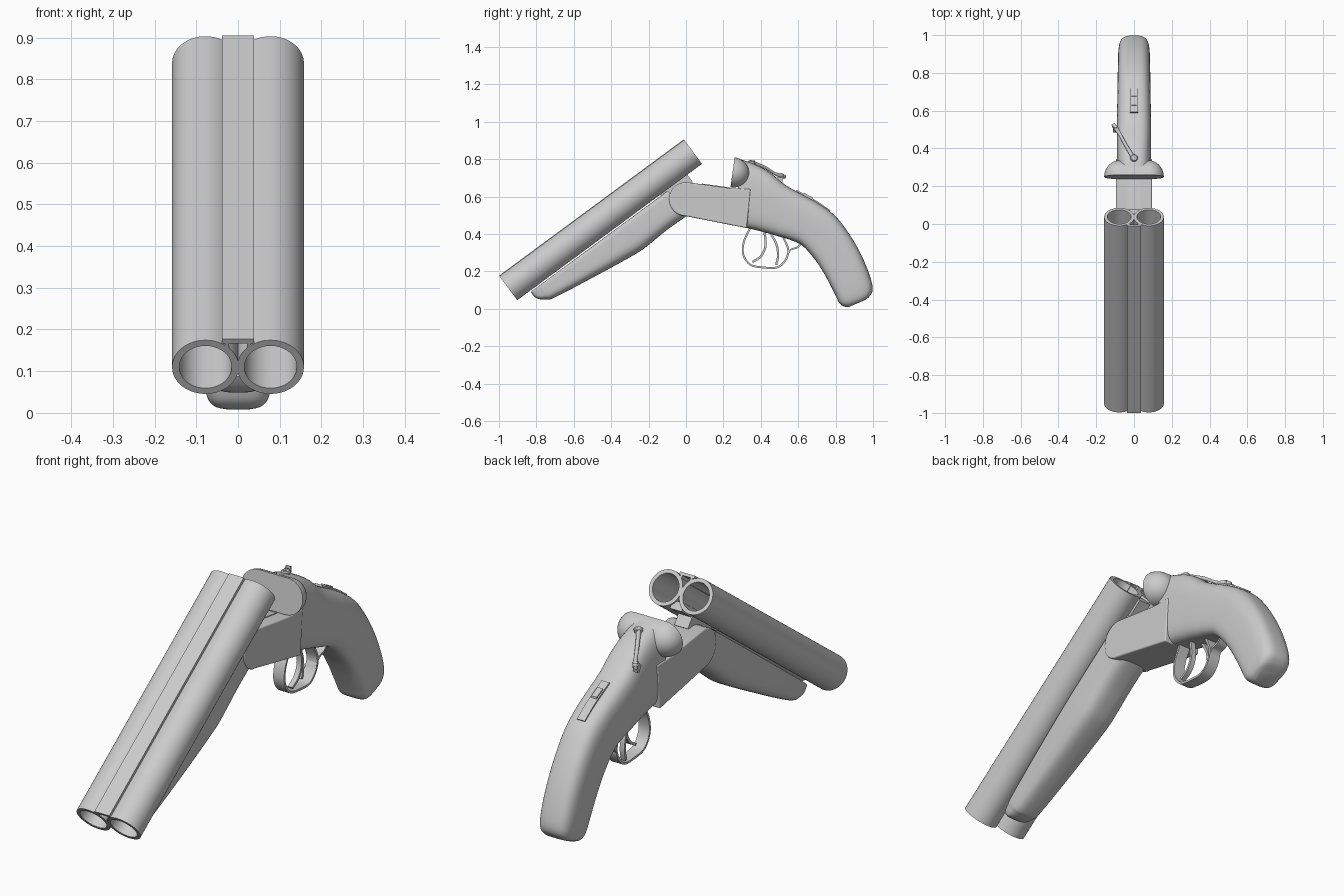
import bpy, bmesh, math
from mathutils import Vector

if "Cube" in bpy.data.objects:
    bpy.data.objects.remove(bpy.data.objects["Cube"])

grey = bpy.data.materials.new("light grey")
grey.diffuse_color = (0.6, 0.6, 0.6, 1)
grey.use_nodes = True
grey.node_tree.nodes["Principled BSDF"].inputs["Base Color"].default_value = grey.diffuse_color


def loft(name, rings, closed=False, angle=35):
    """Bridge equal rings of points; cap the ends unless closed in a loop."""
    bm = bmesh.new()
    vr = [[bm.verts.new(p) for p in r] for r in rings]
    n = len(vr[0])
    for i in range(len(vr) if closed else len(vr) - 1):
        a, b = vr[i], vr[(i + 1) % len(vr)]
        for j in range(n):
            k = (j + 1) % n
            bm.faces.new((a[j], a[k], b[k], b[j]))
    if not closed:
        bm.faces.new(vr[0][::-1])
        bm.faces.new(vr[-1])
    bmesh.ops.recalc_face_normals(bm, faces=bm.faces)
    me = bpy.data.meshes.new(name)
    bm.to_mesh(me)
    bm.free()
    me.materials.append(grey)
    ob = bpy.data.objects.new(name, me)
    bpy.context.collection.objects.link(ob)
    bpy.ops.object.select_all(action='DESELECT')
    ob.select_set(True)
    bpy.context.view_layer.objects.active = ob
    bpy.ops.object.shade_smooth_by_angle(angle=math.radians(angle))
    return ob


def prism(name, profile, half, x0=0, bevel=0):
    """Side profile (y, z) extruded across x."""
    ob = loft(name, [[(x0 + s * half, y, z) for y, z in profile] for s in (-1, 1)])
    if bevel:
        m = ob.modifiers.new("bevel", 'BEVEL')
        m.width, m.segments = bevel, 3
    return ob


def refine(pts, steps=4):
    """Catmull-Rom interpolation of tuples."""
    v = [Vector(p) for p in pts]
    out = []
    for i in range(len(v) - 1):
        a, b, c, d = v[max(i - 1, 0)], v[i], v[i + 1], v[min(i + 2, len(v) - 1)]
        for s in range(steps):
            t = s / steps
            out.append(b + (c - a) * (t / 2) + (a * 2 - b * 5 + c * 4 - d) * (t * t / 2)
                       + (b * 3 - a - c * 3 + d) * (t ** 3 / 2))
    return out + [v[-1]]


def body(name, stations, n_top, n_bot, place=lambda x, y, z: (x, y, z)):
    """Rounded body: stations are (top y, top z, bottom y, bottom z, half width)."""
    rings = []
    for ty, tz, by, bz, w in stations:
        ring = []
        for i in range(48):
            a = 2 * math.pi * i / 48
            c, s = math.cos(a), math.sin(a)
            e = 2 / (n_top if s > 0 else n_bot)
            x = w * math.copysign(abs(c) ** e, c)
            h = 0.5 + 0.5 * math.copysign(abs(s) ** e, s)
            ring.append(place(x, by + (ty - by) * h, bz + (tz - bz) * h))
        rings.append(ring)
    return loft(name, rings)


def strap(name, path, half, thick, x0=0):
    """Flat band that follows a side path (y, z)."""
    p = refine([(y, z, 0) for y, z in path], 5)
    rings = []
    for i, q in enumerate(p):
        t = (p[min(i + 1, len(p) - 1)] - p[max(i - 1, 0)]).normalized()
        n = Vector((-t.y, t.x, 0)) * thick / 2
        rings.append([(x0 + s * half, q.x + k * n.x, q.y + k * n.y)
                      for s, k in ((-1, -1), (1, -1), (1, 1), (-1, 1))])
    return loft(name, rings)


# Barrel frame: u runs from muzzle to rear, v points up from the barrels
C, S, LEN = 0.805, 0.594, 1.227


def bar(x, u, v):
    return (x, -0.95 + C * u - S * v, 0.11 + S * u + C * v)


# Twin open tubes
for side, label in ((-1, "left"), (1, "right")):
    rings = []
    for u, r in ((0, 0.08), (LEN, 0.08), (LEN, 0.063), (0, 0.063)):
        rings.append([bar(side * 0.078 + r * math.cos(i * math.pi / 32), u,
                          r * math.sin(i * math.pi / 32)) for i in range(64)])
    loft(label + "_barrel", rings, closed=True)


def bar_box(name, x0, x1, u0, u1, v0, v1):
    return loft(name, [[bar(x, u, v) for x, v in ((x0, v0), (x1, v0), (x1, v1), (x0, v1))]
                       for u in (u0, u1)])


# Sighting rib with its two webs, and the lug beneath the barrels
bar_box("rib", -0.038, 0.038, 0, LEN, 0.07, 0.083)
for s in (-1, 1):
    bar_box("rib_web", s * 0.026 - 0.005, s * 0.026 + 0.005, 0, LEN, 0.04, 0.072)
bar_box("barrel_lug", -0.035, 0.035, 0.95, 1.13, -0.13, -0.05)
bar_box("lug_filler", -0.03, 0.03, 0.9, LEN - 0.01, -0.078, -0.04)

# Fore-end under the barrels
fore = refine([(0.084, -0.09, 0.084, -0.118, 0.035), (0.095, -0.087, 0.098, -0.145, 0.05),
               (0.13, -0.087, 0.13, -0.171, 0.06), (0.174, -0.087, 0.174, -0.188, 0.067),
               (0.4, -0.087, 0.4, -0.223, 0.08), (0.655, -0.087, 0.655, -0.257, 0.09),
               (0.747, -0.087, 0.747, -0.259, 0.091), (0.872, -0.087, 0.872, -0.253, 0.091),
               (0.995, -0.087, 0.995, -0.256, 0.091)])
body("fore_end", fore, 9, 3, bar)

# Receiver with rounded hinge front
nose = [(0.0 + 0.091 * math.cos(a), 0.586 + 0.091 * math.sin(a))
        for a in [math.radians(90 + 15 * i) for i in range(13)]]
prism("receiver", nose + [(0.325, 0.431), (0.345, 0.64), (0.238, 0.644)], 0.095, bevel=0.006)
# Thin recessed-looking plate on the receiver flat
prism("receiver_slot", [(0.085, 0.66), (0.235, 0.64), (0.235, 0.648), (0.085, 0.669)], 0.035)

# Standing breech: stadium outline closing in a dome at the back
rings = []
for i in range(10):
    a = math.radians(9.5 * i)
    d, r = 0.088 * math.sin(a), 0.081 * math.cos(a)
    ring = []
    for j in range(50):
        s = 1 if j < 25 else -1
        t = math.radians(-90 + 7.5 * (j % 25)) + (0 if s > 0 else math.pi)
        w = r * math.sin(t)
        ring.append((s * 0.077 + r * math.cos(t),
                     0.249 + 0.99 * d + 0.14 * w, 0.729 - 0.14 * d + 0.99 * w))
    rings.append(ring)
loft("standing_breech", rings)

# Stock and pistol grip
stock = refine([(0.262, 0.808, 0.30, 0.437, 0.091), (0.366, 0.773, 0.36, 0.424, 0.091),
                (0.447, 0.73, 0.436, 0.404, 0.091), (0.527, 0.665, 0.50, 0.385, 0.091),
                (0.618, 0.612, 0.56, 0.367, 0.09), (0.70, 0.568, 0.623, 0.337, 0.088),
                (0.794, 0.5, 0.69, 0.262, 0.087), (0.874, 0.398, 0.74, 0.185, 0.086),
                (0.938, 0.286, 0.775, 0.12, 0.085), (0.985, 0.17, 0.80, 0.07, 0.083),
                (0.998, 0.10, 0.82, 0.03, 0.078), (0.978, 0.062, 0.845, 0.012, 0.066),
                (0.95, 0.043, 0.867, 0.008, 0.045)])
body("stock", stock, 3.2, 4)

# Trigger guard with rear tail, and two triggers
strap("trigger_guard", [(0.345, 0.435), (0.31, 0.36), (0.306, 0.29), (0.345, 0.235), (0.42, 0.22),
                        (0.49, 0.222), (0.535, 0.265), (0.546, 0.32), (0.515, 0.39)], 0.028, 0.01)
strap("guard_tail", [(0.538, 0.28), (0.56, 0.315), (0.595, 0.328), (0.63, 0.36)], 0.026, 0.009)
strap("front_trigger", [(0.42, 0.41), (0.425, 0.335), (0.40, 0.28), (0.355, 0.25)], 0.012, 0.012, 0.02)
strap("rear_trigger", [(0.455, 0.4), (0.485, 0.34), (0.492, 0.28), (0.482, 0.235)], 0.012, 0.012, -0.02)

# Opening lever: pivot button and a tapered arm swung to the left
rings = [[(0.02 * k * math.cos(i * math.pi / 12), 0.347 + 0.02 * k * math.sin(i * math.pi / 12) + 0.004 * h,
           0.772 + 0.02 * h) for i in range(24)] for h, k in ((0, 1), (0.8, 1), (1, 0.8))]
loft("lever_pivot", rings)
arm = refine([(0, 0.345, 0.785, 0.011), (-0.045, 0.42, 0.757, 0.009), (-0.075, 0.475, 0.722, 0.009),
              (-0.098, 0.51, 0.712, 0.013), (-0.112, 0.53, 0.705, 0.009)])
loft("lever_arm", [[(x + r * 0.85 * math.cos(a), y + r * 0.53 * math.cos(a), z + r * math.sin(a))
                    for a in [i * math.pi / 6 for i in range(12)]] for x, y, z, r in arm])
loft("lever_thumb_piece", [[(-0.1 + s * 0.011, y, z) for y, z in
                            ((0.485, 0.70), (0.51, 0.725), (0.522, 0.72), (0.515, 0.675), (0.5, 0.672))]
                           for s in (-1, 1)])

# Safety slide on the top of the stock
strap("safety_plate", [(0.59, 0.632), (0.64, 0.604), (0.70, 0.571), (0.77, 0.522)], 0.02, 0.008)
prism("safety_button", [(0.62, 0.60), (0.63, 0.62), (0.675, 0.597), (0.68, 0.57)], 0.014)
